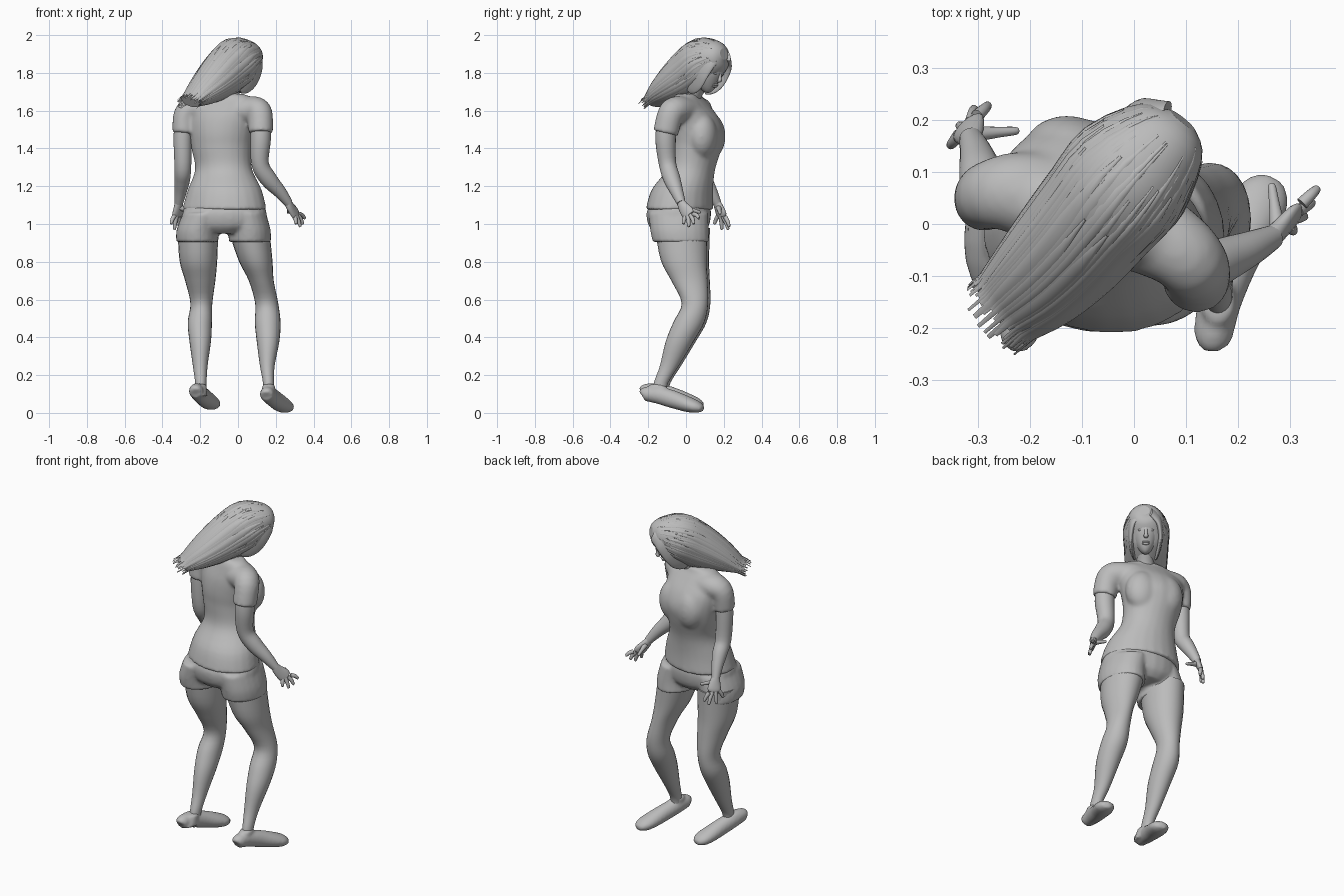
import bpy, bmesh, math, random
from mathutils import Vector, Matrix

random.seed(4)
if "Cube" in bpy.data.objects:
    bpy.data.objects.remove(bpy.data.objects["Cube"])

grey = bpy.data.materials.new("plain grey")
grey.use_nodes = True
grey.diffuse_color = (0.5, 0.5, 0.5, 1)
grey.node_tree.nodes["Principled BSDF"].inputs["Base Color"].default_value = (0.5, 0.5, 0.5, 1)

Z = Vector((0, 0, 1))
Y = Vector((0, 1, 0))


def finish(name, bm):
    me = bpy.data.meshes.new(name)
    bmesh.ops.recalc_face_normals(bm, faces=bm.faces)
    for f in bm.faces:
        f.smooth = len(f.verts) < 8
    bm.to_mesh(me)
    bm.free()
    me.materials.append(grey)
    ob = bpy.data.objects.new(name, me)
    bpy.context.collection.objects.link(ob)
    return ob


def refine(rows, n=4):
    """Catmull-Rom interpolation between section rows."""
    out = []
    for i in range(len(rows) - 1):
        a, b, c, d = (rows[min(max(k, 0), len(rows) - 1)] for k in range(i - 1, i + 3))
        for j in range(n):
            t = j / n
            out.append([0.5 * (2 * q + (r - p) * t + (2 * p - 5 * q + 4 * r - s) * t ** 2
                               + (3 * q - p - 3 * r + s) * t ** 3)
                        for p, q, r, s in zip(a, b, c, d)])
    return out + [list(rows[-1])]


def frames(rows, ref=None, yaw=0):
    """Centre, side and up half-axes of each section; level sections if ref is None."""
    out = []
    for i, r in enumerate(rows):
        c = Vector(r[:3])
        if ref is None:
            s, u = (Matrix.Rotation(yaw, 3, 'Z') @ Vector(v) for v in ((1, 0, 0), (0, 1, 0)))
        else:
            t = Vector(rows[min(i + 1, len(rows) - 1)][:3]) - Vector(rows[max(i - 1, 0)][:3])
            s = t.cross(ref).normalized()
            u = s.cross(t).normalized()
        out.append((c, s * r[3], u * r[-1]))
    return out


def add_loft(bm, rows, ref=None, yaw=0, sides=24):
    rings = []
    for c, s, u in frames(refine(rows), ref, yaw):
        angles = [math.tau * k / sides for k in range(sides)]
        rings.append([bm.verts.new(c + s * math.cos(a) + u * math.sin(a)) for a in angles])
    for a, b in zip(rings, rings[1:]):
        for k in range(sides):
            bm.faces.new((a[k], a[k - 1], b[k - 1], b[k]))
    bm.faces.new(rings[0])
    bm.faces.new(rings[-1])


def loft(name, rows, ref=None, yaw=0, sides=24):
    bm = bmesh.new()
    add_loft(bm, rows, ref, yaw, sides)
    return finish(name, bm)


def add_ball(bm, loc, radii, basis=Matrix.Identity(3)):
    m = Matrix.Translation(loc) @ basis.to_4x4() @ Matrix.Diagonal((*radii, 1))
    return bmesh.ops.create_uvsphere(bm, u_segments=24, v_segments=16, radius=1, matrix=m)["verts"]


def blend(ob, steps):
    """Fuse overlapping volumes into one smooth garment."""
    m = ob.modifiers.new("fuse", 'REMESH')
    m.mode, m.voxel_size, m.use_smooth_shade = 'VOXEL', 0.009, True
    s = ob.modifiers.new("soften", 'SMOOTH')
    s.factor, s.iterations = 0.5, steps


# Arms and hands, with the sleeve paths of the shirt
arms = {
    "left": dict(
        sleeve=[(.0, .0, 1.595, .075, .09), (.08, -.045, 1.605, .072, .076), (.115, -.08, 1.585, .068, .07),
                (.12, -.108, 1.48, .066, .068)],
        arm=[(.123, -.1, 1.56, .05), (.12, -.108, 1.45, .054), (.117, -.098, 1.32, .046),
             (.16, -.075, 1.24, .045), (.222, -.048, 1.17, .034), (.268, -.025, 1.11, .023)],
        palm=[(.262, -.028, 1.12), (.278, -.014, 1.09), (.3, .008, 1.06), (.312, .018, 1.045)],
        tips=[(.265, .078, 1.06), (.355, .07, 1.03), (.345, .042, 1.0), (.33, .015, .985), (.308, -.015, 1.0)]),
    "right": dict(
        sleeve=[(-.15, .04, 1.595, .075, .095), (-.23, .06, 1.605, .07, .08), (-.28, .056, 1.58, .062, .066),
                (-.29, .046, 1.48, .058, .062)],
        arm=[(-.29, .05, 1.56, .045), (-.293, .05, 1.45, .048), (-.292, .06, 1.3, .044),
             (-.296, .1, 1.23, .041), (-.304, .135, 1.17, .032), (-.314, .165, 1.11, .023)],
        palm=[(-.313, .16, 1.12), (-.315, .173, 1.09), (-.319, .186, 1.055), (-.32, .19, 1.04)],
        tips=[(-.222, .18, 1.055), (-.28, .23, .985), (-.308, .224, .97), (-.337, .19, .97), (-.355, .15, 1.0)]),
}
for name, p in arms.items():
    loft(name + "_arm", p["arm"], Y)
    bm = bmesh.new()
    palm = [Vector(v) for v in p["palm"]]
    tips = [Vector(v) for v in p["tips"]]
    spread = (tips[4] - tips[1]).normalized()
    normal = spread.cross(palm[3] - palm[0])
    add_loft(bm, [(*v, w, h) for v, w, h in zip(palm, (.021, .03, .037, .03), (.02, .018, .015, .012))],
             normal, sides=16)
    for k, tip in enumerate(tips):
        base = palm[1] if k == 0 else palm[3] + spread * (k - 2.5) * .017
        mid = base.lerp(tip, .55) + (Z * .006 if k else Z * 0)
        add_loft(bm, [(*base, .017 if k == 0 else .0125), (*mid, .0108), (*base.lerp(tip, .93), .008),
                      (*tip, .003)], normal, sides=10)
    finish(name + "_hand", bm)

# Shirt with sleeves, turned a little towards +x, draping from the chest
turn = math.radians(-16)
bm = bmesh.new()
add_loft(bm, [(-.072, -.034, 1.075, .228, .176), (-.07, -.02, 1.18, .199, .16),
              (-.076, .025, 1.29, .153, .128), (-.087, .047, 1.40, .162, .14),
              (-.087, .051, 1.48, .175, .148), (-.086, .04, 1.56, .188, .13),
              (-.084, .022, 1.63, .19, .092), (-.082, .012, 1.668, .16, .07),
              (-.07, .015, 1.69, .1, .062)], yaw=turn)
for x, y in ((-.12, .13), (.015, .088)):
    add_ball(bm, (x, y, 1.465), (.095, .078, .12), Matrix.Rotation(turn, 3, 'Z'))
for p in arms.values():
    add_loft(bm, p["sleeve"], Y)
blend(finish("shirt", bm), 14)

# Shorts: pelvis and two short legs
bm = bmesh.new()
add_loft(bm, [(-.075, -.036, .95, .13, .12), (-.07, -.038, .99, .21, .158),
              (-.071, -.038, 1.06, .224, .17), (-.07, -.03, 1.12, .2, .15)], yaw=turn / 2)
for x, hem in ((.06, .063), (-.213, -.215)):
    add_loft(bm, [(hem, -.027, .905, .112, .15), (x, -.035, .97, .112, .155),
                  (x * .8 - .01, -.04, 1.06, .11, .158)])
blend(finish("shorts", bm), 6)

# Legs: per level a height, depth centre and depth, then each side's centre and width
levels = [(.98, -.025, .14), (.81, -.012, .122), (.70, .018, .096), (.58, .047, .07),
          (.48, .015, .082), (.38, -.033, .074), (.25, -.088, .05), (.16, -.132, .038), (.10, -.142, .036)]
left = [(.055, .11), (.092, .09), (.123, .066), (.152, .061), (.157, .068),
        (.159, .06), (.155, .039), (.161, .029), (.162, .03)]
right = [(-.212, .108), (-.21, .1), (-.2, .08), (-.194, .058), (-.202, .064),
         (-.2, .057), (-.2, .039), (-.197, .03), (-.2, .03)]
for name, side, shift in (("left", left, 0), ("right", right, .012)):
    loft(name + "_leg", [(x, y + shift, z, w, d) for (z, y, d), (x, w) in zip(levels, side)])

# Shoes, heels raised, with a collar round the ankle
sole = [(.15, -.235, .095, .02, .02), (.152, -.22, .1, .036, .036), (.165, -.15, .095, .042, .046),
        (.195, -.07, .072, .045, .047), (.23, .01, .045, .053, .041), (.253, .06, .03, .049, .031),
        (.266, .088, .021, .024, .015)]
for name, dx, slant, dz in (("left", 0, 1, 0), ("right", -.375, .85, .016)):
    rows = [(.15 + (x - .15) * slant + dx, y, z + dz, w, h) for x, y, z, w, h in sole]
    bm = bmesh.new()
    add_loft(bm, rows, Z)
    add_loft(bm, [(.162 + dx * .965, -.17, .09, .038, .055), (.162 + dx * .965, -.147, .152, .033, .043)])
    blend(finish(name + "_shoe", bm), 3)

# Head frame: looks towards +x +y and downwards
fwd = Vector((.57, .73, -.37)).normalized()
side = fwd.cross(Z).normalized()
basis = Matrix((side, fwd, side.cross(fwd))).transposed()
centre = Vector((.012, .112, 1.83))


def on_head(s, f, u):
    return centre + basis @ Vector((s, f, u))


loft("neck", [(-.07, .01, 1.64, .062), (-.05, .035, 1.69, .05), (-.02, .07, 1.75, .05),
              (0, .09, 1.8, .055)], Y)

# Head with narrowed jaw
bm = bmesh.new()
for v in add_ball(bm, (0, 0, 0), (.08, .1, .128)):
    low = max(0, -v.co.z / .128)
    v.co.x *= 1 - .33 * low ** 1.5
    v.co.y = v.co.y * (1 - .2 * low) + .04 * low ** 2
    v.co = on_head(*v.co)
finish("head", bm)

# Facial features
bm = bmesh.new()
add_loft(bm, [(*on_head(0, .092, .012), .008, .006), (*on_head(0, .101, -.02), .009, .009),
              (*on_head(0, .105, -.034), .013, .01), (*on_head(0, .096, -.044), .009, .004)], fwd, sides=12)
finish("nose", bm)
for part, u, f, h in (("upper_lip", -.066, .088, .006), ("lower_lip", -.075, .086, .007)):
    bm = bmesh.new()
    add_ball(bm, on_head(0, f, u), (.021, .009, h), basis)
    finish(part, bm)
for name, s in (("left", 1), ("right", -1)):
    for part, pos, size in (("eye", (.03, .084, .0), (.014, .009, .007)),
                            ("brow", (.031, .085, .02), (.019, .007, .003))):
        bm = bmesh.new()
        add_ball(bm, on_head(s * pos[0], *pos[1:]), size, basis)
        finish(name + "_" + part, bm)
    # Hair hanging beside the face, fuller on the right
    ahead = .012 if s < 0 else 0
    loft(name + "_hair_curtain",
         [(*on_head(s * a, f + ahead, u), w, t) for a, f, u, w, t in
          ((.025, .075, .1, .03, .014), (.066, .045, .065, .055, .018), (.081, .012, 0, .074, .016),
           (.077, -.012, -.06, .08, .014), (.068, -.03, -.105, .068, .012), (.058, -.045, -.135, .04, .008))], side)

# Swept hair: one soft volume, with broad thin locks lying on it
mane = [(.094, .2, 1.90, .03, .03), (.072, .175, 1.893, .08, .078), (.0, .103, 1.862, .123, .13),
        (-.062, .03, 1.808, .12, .13), (-.125, -.045, 1.752, .113, .108),
        (-.185, -.108, 1.702, .1, .078), (-.245, -.16, 1.655, .08, .042)]
loft("hair", mane, Z, sides=32)

path = frames(refine(mane, 3), Z)
tail = path[-1][0] - path[-3][0]
bm = bmesh.new()
for k in range(44):
    a = math.radians(-40 + 260 * (k + random.uniform(-.4, .4)) / 43)
    half = random.uniform(.08, .15)
    start = random.randint(2, 8)
    lift = random.uniform(1.005, 1.03)
    strip = []
    lock = path[start:] + [(path[-1][0] + tail * random.uniform(.1, .9), path[-1][1], path[-1][2])]
    for i, (c, s, u) in enumerate(lock):
        t = i / (len(lock) - 1)
        w = half * min(1, .2 + 3 * t) * (1 - .5 * t ** 6)
        strip.append([bm.verts.new(c + (s * math.cos(b) + u * math.sin(b)) * q)
                      for b, q in ((a - w, lift - .02), (a - w / 2, lift), (a + w / 2, lift), (a + w, lift - .02))])
    for p, q in zip(strip, strip[1:]):
        for j in range(3):
            bm.faces.new((p[j], p[j + 1], q[j + 1], q[j]))
finish("hair_locks", bm)
